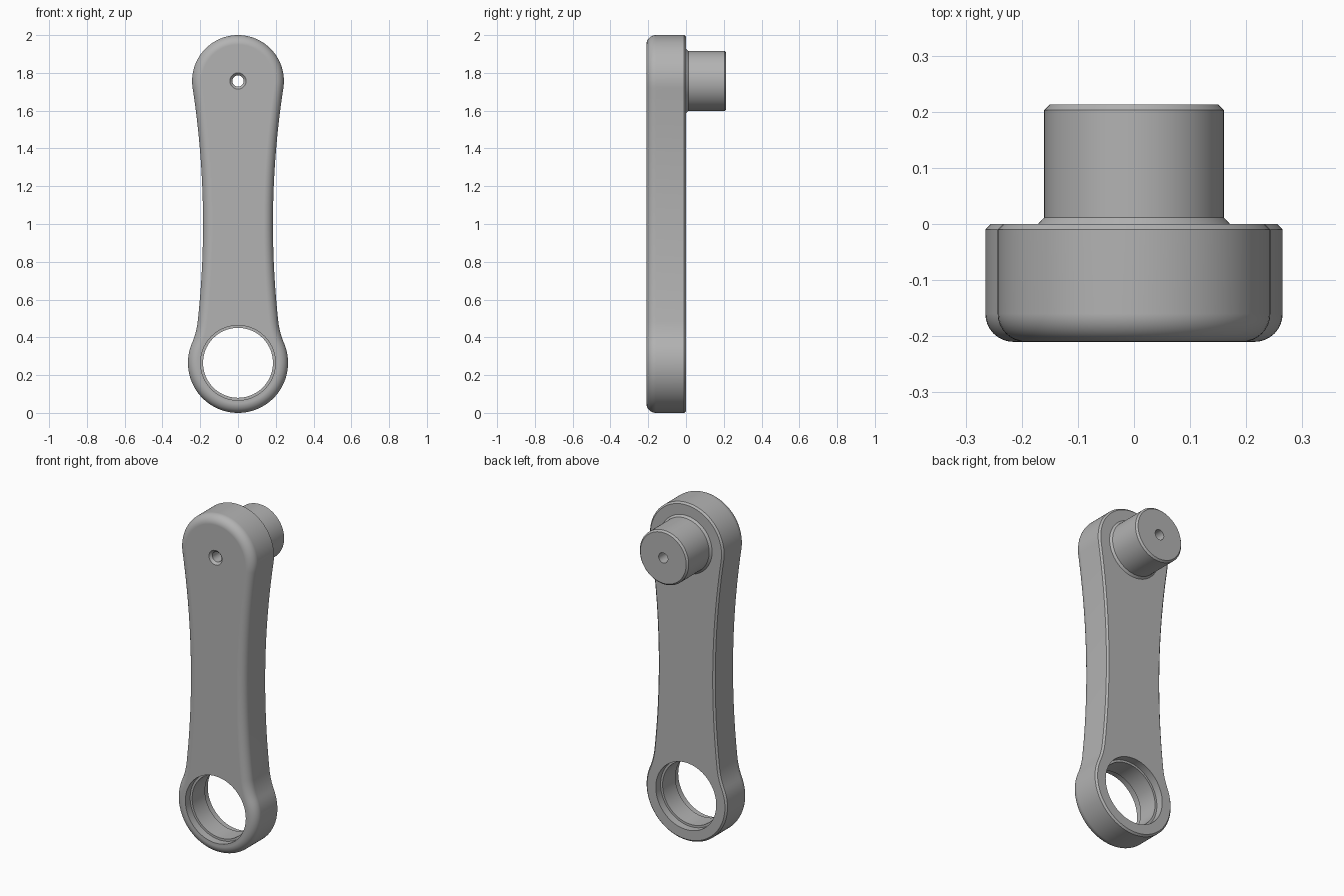
import bpy, bmesh, math
from mathutils import Vector

if "Cube" in bpy.data.objects:
    bpy.data.objects.remove(bpy.data.objects["Cube"])

TOP_R, EYE_R, WAIST, BLEND = 0.243, 0.265, 0.185, 0.4
FRONT, BACK = -0.21, 0.0
top_c, eye_c = Vector((0, 2 - TOP_R)), Vector((0, EYE_R))

steel = bpy.data.materials.new("steel grey")
steel.diffuse_color = (0.45, 0.45, 0.45, 1)
steel.use_nodes = True
steel.node_tree.nodes["Principled BSDF"].inputs["Base Color"].default_value = steel.diffuse_color


def finish(name, bm):
    bmesh.ops.recalc_face_normals(bm, faces=bm.faces)
    me = bpy.data.meshes.new(name)
    bm.to_mesh(me)
    bm.free()
    me.materials.append(steel)
    ob = bpy.data.objects.new(name, me)
    bpy.context.collection.objects.link(ob)
    return ob


def bridge(bm, a, b):
    n = len(a)
    for i in range(n):
        j = (i + 1) % n
        bm.faces.new((a[i], a[j], b[j], b[i]))


def lathe(name, profile, z, tube=False, n=72):
    """Revolve (radius, y) points about a y-axis line at height z."""
    bm = bmesh.new()
    rings = []
    for r, y in profile:
        rings.append([bm.verts.new((r * math.cos(t), y, z + r * math.sin(t)))
                      for t in (2 * math.pi * i / n for i in range(n))])
    for a, b in zip(rings, rings[1:]):
        bridge(bm, a, b)
    if tube:
        bridge(bm, rings[-1], rings[0])
    else:
        bm.faces.new(rings[0])
        bm.faces.new(rings[-1])
    return finish(name, bm)


def smooth(ob):
    bpy.ops.object.select_all(action='DESELECT')
    ob.select_set(True)
    bpy.context.view_layer.objects.active = ob
    bpy.ops.object.shade_smooth_by_angle(angle=math.radians(30))
    ob.modifiers.new("even shading", 'WEIGHTED_NORMAL').keep_sharp = True


# Outline: round ends, wide concave flanks, blend arc above the lower eye
drop = top_c.y - 1.0
flank_r = (WAIST ** 2 + drop ** 2 - TOP_R ** 2) / (2 * (TOP_R - WAIST))
flank_c = Vector((WAIST + flank_r, 1.0))
d1, d2 = EYE_R + BLEND, flank_r - BLEND
axis = flank_c - eye_c
dist = axis.length
along = (d1 ** 2 - d2 ** 2 + dist ** 2) / (2 * dist)
u = axis / dist
best = [eye_c + u * along + Vector((-u.y, u.x)) * s * math.sqrt(d1 ** 2 - along ** 2)
        for s in (1, -1)]
blend_c = max(best, key=lambda p: p.y)


def ang(v):
    return math.atan2(v.y, v.x)


def outline(inset):
    def arc(c, r, a0, a1, n):
        return [(c.x + r * math.cos(a0 + (a1 - a0) * i / n),
                 c.y + r * math.sin(a0 + (a1 - a0) * i / n)) for i in range(n)]
    tau = 2 * math.pi
    seam = ang(blend_c - flank_c) % tau
    half = arc(top_c, TOP_R - inset, math.pi / 2, ang(flank_c - top_c), 24)
    half += arc(flank_c, flank_r + inset, ang(top_c - flank_c) % tau, seam, 24)
    half += arc(blend_c, BLEND + inset, seam, ang(eye_c - blend_c) % tau, 8)
    half += arc(eye_c, EYE_R - inset, ang(blend_c - eye_c), -math.pi / 2, 28)
    half.append((0, inset))
    return half + [(-x, z) for x, z in half[-2:0:-1]]


# Arm: rounded front edge, small chamfer on the back edge
ROUND, CH = 0.05, 0.01
levels = [(ROUND * (1 - math.sin(t)), FRONT + ROUND * (1 - math.cos(t)))
          for t in (math.pi / 2 * i / 8 for i in range(9))]
levels += [(0, BACK - CH), (CH, BACK)]
bm = bmesh.new()
rings = [[bm.verts.new((x, y, z)) for x, z in outline(d)] for d, y in levels]
for a, b in zip(rings, rings[1:]):
    bridge(bm, a, b)
bm.faces.new(rings[0])
bm.faces.new(rings[-1])
arm = finish("arm", bm)

# Stepped eye bore and countersunk pin hole
cutters = [
    lathe("eye_cutter", [(0.198, -0.3), (0.198, FRONT + 0.045), (0.185, FRONT + 0.045),
                         (0.185, -0.045), (0.198, -0.045), (0.198, 0.1)], eye_c.y, n=96),
    lathe("pin_hole_cutter", [(0.043, -0.3), (0.043, FRONT), (0.03, FRONT + 0.013),
                              (0.03, 0.1)], top_c.y, n=48)]
bpy.context.view_layer.objects.active = arm
for c in cutters:
    mod = arm.modifiers.new("cut", 'BOOLEAN')
    mod.operation, mod.solver, mod.object = 'DIFFERENCE', 'EXACT', c
    bpy.ops.object.modifier_apply(modifier=mod.name)
    bpy.data.objects.remove(c)
smooth(arm)

# Hollow pin with flared foot and chamfered end
pin = lathe("pin", [(0.03, 0), (0.171, 0), (0.16, 0.012), (0.16, 0.203),
                    (0.15, 0.213), (0.03, 0.213)], top_c.y, tube=True)
smooth(pin)
